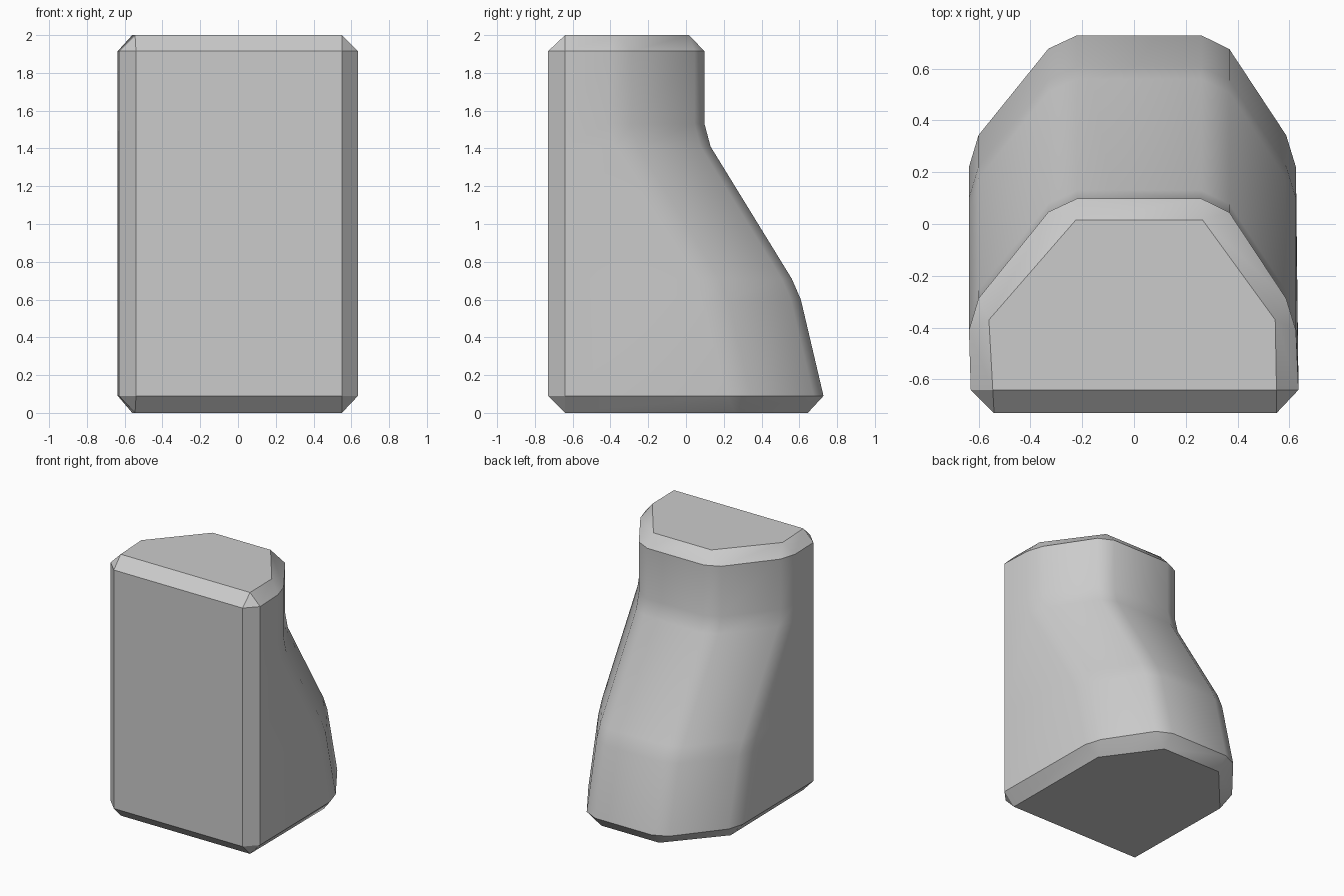
import bpy, bmesh, math

if "Cube" in bpy.data.objects:
    bpy.data.objects.remove(bpy.data.objects["Cube"])

# Horizontal outline at the neck: (x, y), counter-clockwise from front right
OUTLINE = [(0.55, -0.73), (0.635, -0.64), (0.625, -0.41), (0.587, -0.287),
           (0.368, 0.045), (0.26, 0.098), (-0.22, 0.098), (-0.33, 0.047),
           (-0.60, -0.287), (-0.637, -0.41), (-0.63, -0.64), (-0.54, -0.73)]
# Inset flat cap: each corner serves two outline points
CAP = [(0.55, -0.64), (0.545, -0.37), (0.265, 0.015),
       (-0.225, 0.015), (-0.56, -0.37), (-0.545, -0.64)]
FRONT = (0, 1, 10, 11)
# Back slope: (height, how far the rear outline is pushed back)
PROFILE = [(0.09, 0.63), (0.60, 0.51), (0.71, 0.462),
           (1.41, 0.032), (1.53, 0.0), (1.915, 0.0)]


def ring(bm, points, z, shift):
    return [bm.verts.new((x, y + (0 if i in FRONT else shift), z))
            for i, (x, y) in enumerate(points)]


bm = bmesh.new()
cap_points = [CAP[i // 2] for i in range(12)]

# Stacked rings, with the inset caps at both ends
rings = [ring(bm, cap_points, 0.0, 0.63)]
rings += [ring(bm, OUTLINE, z, s) for z, s in PROFILE]
rings.append(ring(bm, cap_points, 2.0, 0.0))
for a, b in zip(rings, rings[1:]):
    for i in range(12):
        j = (i + 1) % 12
        bm.faces.new((a[i], a[j], b[j], b[i]))

# Flat base and top
bm.faces.new(rings[0][::-2])
bm.faces.new(rings[-1][1::2])
bmesh.ops.remove_doubles(bm, verts=bm.verts[:], dist=0.001)

# The front wall and its chamfers are single flat panels
bmesh.ops.dissolve_limit(bm, angle_limit=math.radians(0.2),
                         verts=bm.verts[:], edges=bm.edges[:])
bmesh.ops.recalc_face_normals(bm, faces=bm.faces[:])

mesh = bpy.data.meshes.new("sloped_block")
bm.to_mesh(mesh)
bm.free()
block = bpy.data.objects.new("sloped_block", mesh)
bpy.context.collection.objects.link(block)

# Soft bends, crisp chamfer edges
bpy.context.view_layer.objects.active = block
block.select_set(True)
bpy.ops.object.shade_smooth_by_angle(angle=math.radians(33))
